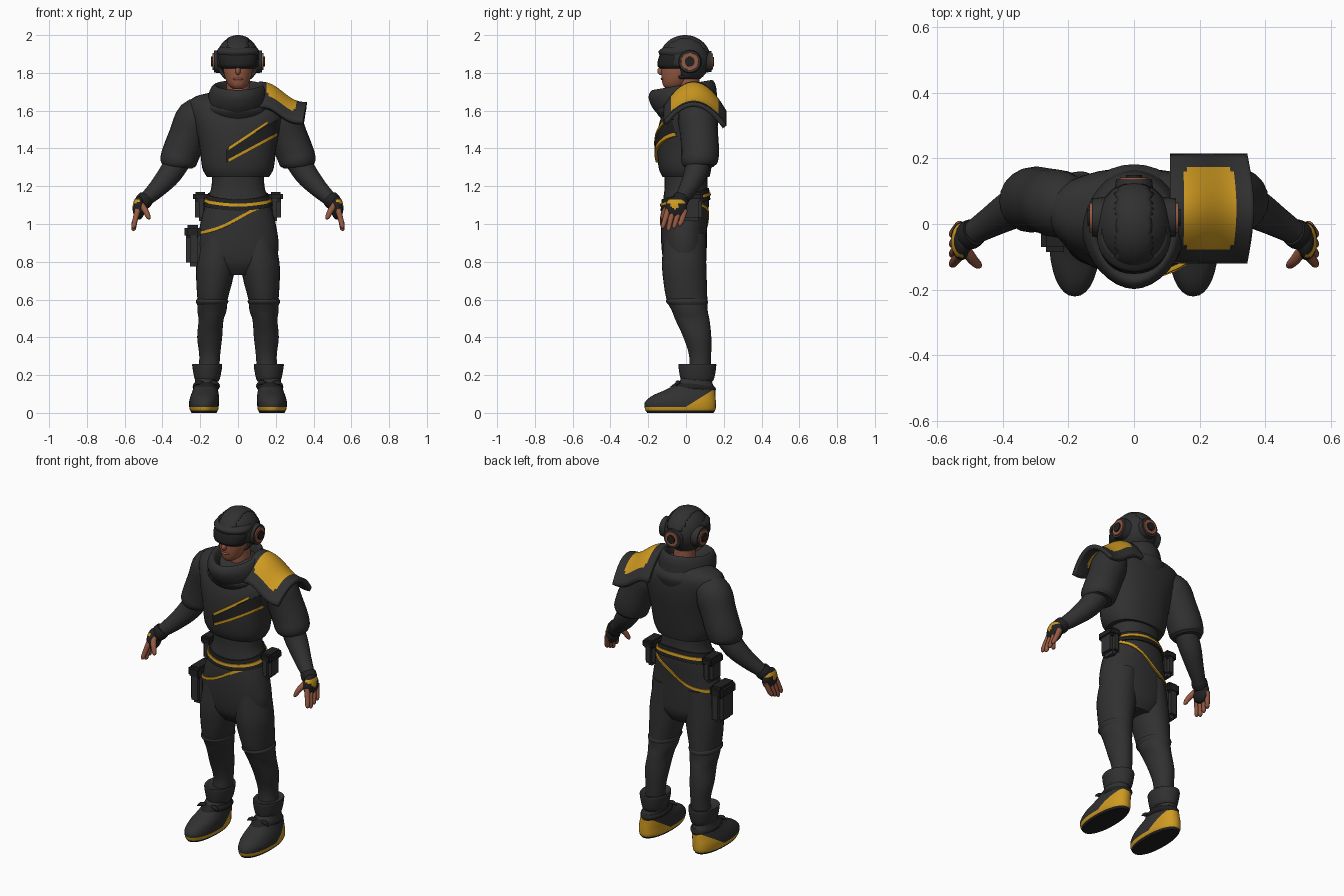
import bpy, bmesh, math
from mathutils import Vector, Matrix
from mathutils.bvhtree import BVHTree

if "Cube" in bpy.data.objects:
    bpy.data.objects.remove(bpy.data.objects["Cube"])


def material(name, r, g, b):
    m = bpy.data.materials.new(name)
    m.use_nodes = True
    m.diffuse_color = (r, g, b, 1)
    bsdf = m.node_tree.nodes["Principled BSDF"]
    bsdf.inputs["Base Color"].default_value = (r, g, b, 1)
    bsdf.inputs["Roughness"].default_value = 0.8
    return m


DARK = material("charcoal_cloth", .03, .03, .03)
BLACK = material("black_rubber", .015, .015, .015)
GOLD = material("gold_trim", .62, .32, .015)
SKIN = material("brown_skin", .3, .1, .055)


def finish(name, bm, *mats, angle=50):
    bmesh.ops.recalc_face_normals(bm, faces=bm.faces)
    me = bpy.data.meshes.new(name)
    bm.to_mesh(me)
    bm.free()
    for m in mats:
        me.materials.append(m)
    ob = bpy.data.objects.new(name, me)
    bpy.context.collection.objects.link(ob)
    bpy.ops.object.select_all(action='DESELECT')
    ob.select_set(True)
    bpy.context.view_layer.objects.active = ob
    bpy.ops.object.shade_smooth_by_angle(angle=math.radians(angle))
    return ob


def smooth_rows(rows, steps=4):
    """Run a soft curve through the given rows of numbers."""
    out = []
    for i in range(len(rows) - 1):
        a, b = rows[max(i - 1, 0)], rows[i]
        c, d = rows[i + 1], rows[min(i + 2, len(rows) - 1)]
        for k in range(steps):
            t = k / steps
            out.append([q + .5 * t * (r - p + t * (2 * p - 5 * q + 4 * r - s + t * (3 * (q - r) + s - p)))
                        for p, q, r, s in zip(a, b, c, d)])
    return out + [list(rows[-1])]


def skin_rings(bm, rings, caps=True):
    vs = [[bm.verts.new(p) for p in ring] for ring in rings]
    n = len(vs[0])
    for a, b in zip(vs, vs[1:]):
        for i in range(n):
            bm.faces.new((a[i], a[(i + 1) % n], b[(i + 1) % n], b[i]))
    if caps:
        bm.faces.new(vs[0])
        bm.faces.new(vs[-1])
    return bm


def loft(rows, s=1, power=2, tilt=0, n=32, caps=True):
    """Stack level ovals given as x, y, z, half width, half depth."""
    rings = []
    for x, y, z, rx, ry in smooth_rows(rows):
        ring = []
        for i in range(n):
            a = math.tau * i / n
            c, d = math.cos(a), math.sin(a)
            px = math.copysign(abs(c) ** (2 / power), c) * rx
            py = math.copysign(abs(d) ** (2 / power), d) * ry
            ring.append((s * (x + px), y + py, z + tilt * py))
        rings.append(ring)
    return skin_rings(bmesh.new(), rings, caps)


def tube(pts, s=1, n=20):
    """Round limb through x, y, z, radius points."""
    rows = smooth_rows(pts)
    rings = []
    for i, (x, y, z, r) in enumerate(rows):
        d = Vector(rows[min(i + 1, len(rows) - 1)][:3]) - Vector(rows[max(i - 1, 0)][:3])
        u = d.cross(Vector((0, 1, 0))).normalized()
        w = d.cross(u).normalized()
        ring = [Vector((x, y, z)) + r * (math.cos(math.tau * k / n) * u + math.sin(math.tau * k / n) * w)
                for k in range(n)]
        rings.append([(s * p.x, p.y, p.z) for p in ring])
    return skin_rings(bmesh.new(), rings)


def ball(center, radii, u=32, v=20):
    bm = bmesh.new()
    bmesh.ops.create_uvsphere(bm, u_segments=u, v_segments=v, radius=1,
                              matrix=Matrix.Translation(center) @ Matrix.Diagonal((*radii, 1)))
    return bm


def box(name, center, size, mat, bevel=.02):
    bm = bmesh.new()
    bmesh.ops.create_cube(bm, size=1, matrix=Matrix.Translation(center) @ Matrix.Diagonal((*size, 1)))
    bmesh.ops.bevel(bm, geom=bm.edges[:], offset=bevel, segments=2, affect='EDGES')
    return finish(name, bm, mat)


def ribbon(name, tree, rays, mat, lift=.006):
    """Lay a thin band on a surface; rays are pairs of (origin, direction)."""
    bm = bmesh.new()
    last = None
    for pair in rays:
        row = []
        for o, d in pair:
            hit = tree.ray_cast(Vector(o), Vector(d).normalized())[0]
            if hit:
                row += [bm.verts.new(hit - Vector(d).normalized() * k) for k in (lift, -.003)]
        if len(row) < 4:
            last = None
            continue
        if last:
            for i, j in ((0, 2), (2, 3), (3, 1), (1, 0)):
                bm.faces.new((last[i], last[j], row[j], row[i]))
        last = row
    return finish(name, bm, mat, angle=30)


def chest_rays(x0, z0, x1, z1, width, n=24):
    return [[((x0 + (x1 - x0) * t, -1, z0 + (z1 - z0) * t + w), (0, 1, 0)) for w in (-width / 2, width / 2)]
            for t in (i / n for i in range(n + 1))]


def hoop_rays(height, sx, sy, width, n=72):
    rays = []
    for i in range(n + 1):
        c, d = math.cos(math.tau * i / n), math.sin(math.tau * i / n)
        z = height + sx * c + sy * d
        rays.append([((c, d, z + w), (-c, -d, 0)) for w in (-width / 2, width / 2)])
    return rays


# Cropped jacket with diagonal straps
bm = loft([(0, 0, 1.25, .165, .125), (0, -.005, 1.30, .19, .14), (0, 0, 1.42, .205, .155),
           (0, .015, 1.54, .235, .155), (0, .035, 1.63, .26, .13), (0, .045, 1.675, .225, .095),
           (0, .045, 1.7, .12, .06)], power=2.3)
tree = BVHTree.FromBMesh(bm)
finish("jacket", bm, DARK)
ribbon("chest_strap", tree, chest_rays(-.06, 1.36, .21, 1.52, .07), BLACK, .009)
ribbon("upper_chest_trim", tree, chest_rays(-.05, 1.40, .16, 1.54, .017), GOLD, .014)
ribbon("lower_chest_trim", tree, chest_rays(-.05, 1.335, .21, 1.475, .017), GOLD, .014)

# Waist, hips and belts
bm = loft([(0, 0, 1.32, .14, .115), (0, 0, 1.2, .14, .113), (0, 0, 1.12, .168, .122), (0, -.01, 1.0, .2, .122),
           (0, -.01, .88, .215, .12), (0, -.005, .79, .19, .11), (0, 0, .73, .11, .075)], power=2.2)
tree = BVHTree.FromBMesh(bm)
finish("waist_and_hips", bm, DARK)
ribbon("belt", tree, hoop_rays(1.13, 0, .03, .06), BLACK, .008)
ribbon("belt_trim", tree, hoop_rays(1.13, 0, .03, .016), GOLD, .013)
ribbon("slanted_hip_trim", tree, hoop_rays(1.03, .08, 0, .017), GOLD, .007)

# Pouches
for side, s in (("left", 1), ("right", -1)):
    box(side + "_belt_pouch", (s * .195, .03, 1.09), (.065, .11, .15), DARK)
    box(side + "_pouch_flap", (s * .2, .03, 1.145), (.075, .12, .05), BLACK, .012)
box("thigh_bag", (-.235, -.01, .88), (.08, .14, .21), DARK)
box("thigh_bag_flap", (-.24, -.01, .96), (.085, .15, .07), BLACK, .015)

# Neck, cowl and head
finish("neck", loft([(0, .02, 1.6, .06, .06), (0, .01, 1.8, .06, .06)]), SKIN)
finish("cowl", loft([(0, .02, 1.59, .15, .15), (0, -.005, 1.64, .16, .17), (0, -.02, 1.70, .152, .178),
                     (0, -.02, 1.735, .13, .16), (0, -.015, 1.72, .108, .135), (0, 0, 1.64, .085, .1)],
                    tilt=.17, power=1.85, caps=False), DARK)
finish("cowl_fold", loft([(0, .02, 1.57, .16, .15), (0, .01, 1.62, .178, .172), (0, .01, 1.66, .15, .15)],
                         tilt=.1), DARK)
finish("face", loft([(0, -.07, 1.715, .025, .035), (0, -.06, 1.735, .05, .062), (0, -.045, 1.78, .07, .085),
                     (0, -.03, 1.84, .08, .1), (0, -.02, 1.9, .075, .09)]), SKIN)
finish("nose", ball((0, -.13, 1.81), (.014, .022, .022), 12, 8), SKIN)
finish("lips", ball((0, -.122, 1.768), (.028, .012, .008), 12, 8), SKIN)

# Helmet shell, open around the face
bm = ball((0, -.005, 1.87), (.115, .133, .128))
gone = [f for f in bm.faces if f.calc_center_median().z < 1.765
        or (f.calc_center_median().z < 1.84 and f.calc_center_median().y < -.03)]
bmesh.ops.delete(bm, geom=gone, context='FACES')
finish("helmet", bm, DARK).modifiers.new("shell", 'SOLIDIFY').thickness = .015
bm = ball((0, -.005, 1.87), (.118, .137, .13), 40, 32)
gone = [f for f in bm.faces if abs(f.calc_center_median().x) > .055 or f.calc_center_median().z < 1.91]
bmesh.ops.delete(bm, geom=gone, context='FACES')
mod = finish("crown_panel", bm, DARK).modifiers.new("shell", 'SOLIDIFY')
mod.thickness = .012
finish("visor", loft([(0, -.06, 1.822, .085, .075), (0, -.06, 1.84, .098, .092), (0, -.055, 1.88, .105, .09),
                      (0, -.045, 1.905, .1, .088)], power=2.2), BLACK, angle=30)
finish("brow", loft([(0, -.04, 1.895, .108, .1), (0, -.04, 1.915, .112, .105), (0, -.03, 1.935, .1, .09)]), DARK)


def round_port(name, center, axis, r):
    rot = Vector(axis).to_track_quat('Z', 'Y').to_matrix().to_4x4()
    for part, rad, lift, mat in (("cup", r, 0, DARK), ("ring", r * .78, .007, SKIN), ("hub", r * .45, .014, BLACK)):
        bm = bmesh.new()
        bmesh.ops.create_cone(bm, cap_ends=True, segments=20, radius1=rad * 1.08, radius2=rad, depth=.04,
                              matrix=Matrix.Translation(Vector(center) + Vector(axis) * lift) @ rot)
        finish(name + "_" + part, bm, mat, angle=30)


round_port("left_ear", (.108, .02, 1.86), (1, 0, 0), .058)
round_port("right_ear", (-.108, .02, 1.86), (-1, 0, 0), .058)
round_port("back_port", (0, .115, 1.86), (0, 1, 0), .055)

# Flared pad on the left shoulder with a gold panel
bm = bmesh.new()
N = 24
grid = []
for i in range(N + 1):
    row = []
    for j in range(N + 1):
        u, v = i / N, j / N
        y = -.12 + .335 * u
        x = .125 + .235 * v + .02 * math.sin(math.pi * u) * v - .015
        z = 1.755 - .11 * v + .015 * math.sin(math.tau * v) - (5.2 - 1.2 * v) * (y - .04) ** 2
        row.append(bm.verts.new((x, y, z)))
    grid.append(row)
for i in range(N):
    for j in range(N):
        f = bm.faces.new((grid[i][j], grid[i][j + 1], grid[i + 1][j + 1], grid[i + 1][j]))
        f.material_index = int(3 <= i < 21 and 4 <= j < 19 and not (i in (3, 20) and j in (4, 18)))
mod = finish("shoulder_pad", bm, DARK, GOLD).modifiers.new("thickness", 'SOLIDIFY')
mod.thickness = .025

for side, s in (("left", 1), ("right", -1)):
    # Arms
    finish(side + "_sleeve", tube([(.17, .05, 1.58, .085), (.225, .06, 1.56, .103), (.265, .07, 1.47, .1),
                                   (.3, .075, 1.38, .1), (.318, .07, 1.33, .096), (.323, .07, 1.305, .08)], s), DARK)
    finish(side + "_forearm", tube([(.3, .07, 1.36, .065), (.36, .05, 1.265, .062), (.43, .01, 1.185, .048),
                                    (.495, -.03, 1.125, .036)], s), DARK)
    finish(side + "_glove_cuff", tube([(.485, -.024, 1.14, .042), (.5, -.033, 1.12, .045),
                                       (.515, -.04, 1.1, .038)], s), BLACK)
    # Gloved hand with gold knuckle trim
    bm = ball((s * .525, -.052, 1.085), (.033, .058, .062), 32, 24)
    for f in bm.faces:
        c = f.calc_center_median()
        top = abs(c.z - 1.118) < .009 and c.y > -.1
        badge = abs(c.y + .06) + abs(c.z - 1.1) < .026
        f.material_index = int(c.x * s > .52 and (top or badge))
    finish(side + "_glove", bm, BLACK, GOLD)
    for k in range(4):
        y = -.1 + .03 * k
        tip = .965 + .012 * abs(k - 1)
        finish(f"{side}_finger_{k + 1}", tube([(.53, y + .005, 1.075, .016), (.545, y - .012, 1.02, .014),
                                              (.552, y - .022, tip + .01, .012), (.55, y - .024, tip, .005)], s, 10),
               SKIN)
    finish(side + "_thumb", tube([(.512, -.08, 1.1, .018), (.49, -.11, 1.07, .016),
                                  (.474, -.125, 1.035, .012), (.472, -.127, 1.025, .005)], s, 10), SKIN)
    # Trouser leg
    finish(side + "_leg", loft([(.1, -.005, .95, .09, .11), (.115, -.01, .8, .104, .117), (.125, -.005, .7, .096, .115),
                                (.135, .005, .6, .08, .108), (.138, .02, .54, .077, .095), (.143, .035, .49, .066, .09),
                                (.15, .06, .4, .066, .074), (.15, .075, .3, .055, .058),
                                (.155, .07, .2, .055, .058)], s), DARK)
    finish(side + "_knee_fold", loft([(.137, .005, .615, .07, .09), (.137, .005, .59, .086, .112),
                                      (.138, .015, .56, .07, .09)], s), DARK)
    # Boot with a gold wedge cut into the heel
    bm = loft([(.18, -.03, 0, .066, .175), (.18, -.03, .02, .076, .187), (.18, -.03, .055, .079, .188),
               (.176, -.012, .09, .075, .168), (.172, .025, .125, .066, .128), (.168, .05, .165, .06, .088),
               (.163, .06, .2, .06, .08)], s, power=2.2)
    slope = Vector((0, -.1, .16))
    for co, no in (((0, 0, .012), (0, 0, 1)), ((0, 0, .032), (0, 0, 1)), ((0, -.02, .02), slope)):
        bmesh.ops.bisect_plane(bm, geom=bm.verts[:] + bm.edges[:] + bm.faces[:], plane_co=co, plane_no=no)
    for f in bm.faces:
        c = f.calc_center_median()
        wedge = (c - Vector((0, -.02, .02))).dot(slope) < 0
        f.material_index = 2 if c.z < .0119 else int(c.z < .032 or wedge)
    finish(side + "_boot", bm, DARK, GOLD, BLACK)
    finish(side + "_boot_cuff", loft([(.163, .06, .165, .058, .078), (.163, .06, .185, .068, .09),
                                      (.163, .06, .245, .079, .1), (.163, .06, .26, .076, .096),
                                      (.16, .062, .25, .06, .07)], s), DARK, angle=35)
    finish(side + "_boot_strap", loft([(.17, .035, .125, .066, .12), (.168, .045, .14, .072, .113),
                                       (.167, .05, .155, .062, .095)], s, tilt=-.1), BLACK)
    for k in (-1, 1):
        finish(f"{side}_strap_end_{'inner' if k < 0 else 'outer'}",
               tube([(.167 + k * .01, -.03, .15, .012), (.167 + k * .045, -.045, .16, .012),
                     (.167 + k * .07, -.05, .145, .003)], s, 8), BLACK)
